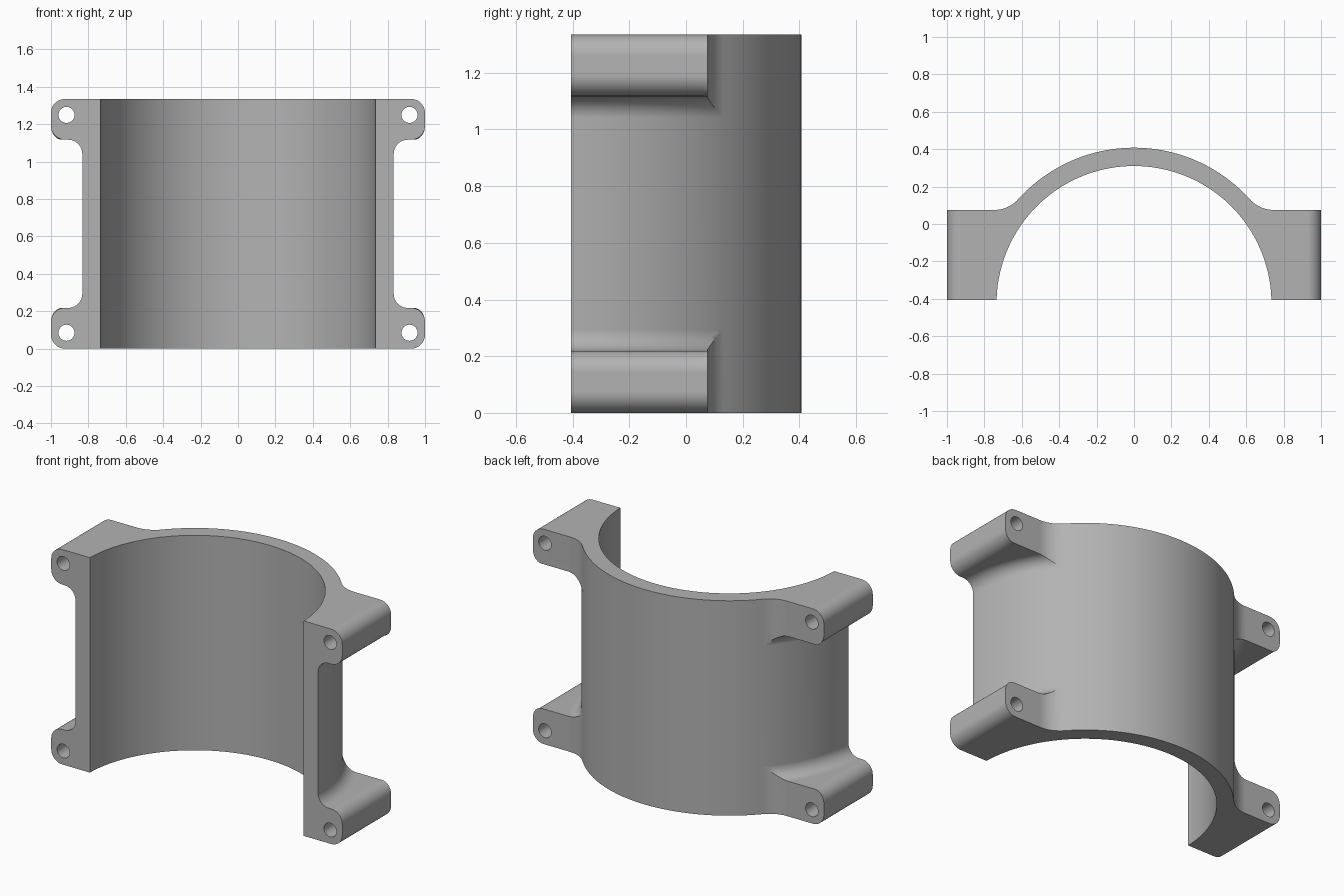
import bpy, bmesh
from math import sin, cos, pi, radians, sqrt, asin

if "Cube" in bpy.data.objects:
    bpy.data.objects.remove(bpy.data.objects["Cube"])

H = 1.335                  # height of the saddle
R_IN, R_OUT = 0.735, 0.833
CY = -0.425                # cylinder axis
FRONT, BACK = -0.405, 0.075
LUG = 0.218                # lug thickness
ROUND = 0.075              # lug corner and root radius
TANGENT = 42               # angle where the lug blends into the ring

gray = bpy.data.materials.new("plain gray")
gray.use_nodes = True
colour = (0.45, 0.45, 0.45, 1)
gray.diffuse_color = colour
gray.node_tree.nodes["Principled BSDF"].inputs["Base Color"].default_value = colour


def arc(cx, cy, r, a0, a1, n):
    """Points on an arc, angles in degrees."""
    steps = [radians(a0 + (a1 - a0) * i / n) for i in range(n + 1)]
    return [(cx + r * cos(a), cy + r * sin(a)) for a in steps]


def loft(name, rings):
    """Closed solid through matching loops of points."""
    bm = bmesh.new()
    loops = [[bm.verts.new(p) for p in ring] for ring in rings]
    for a, b in zip(loops, loops[1:]):
        for i in range(len(a)):
            j = (i + 1) % len(a)
            bm.faces.new((a[i], a[j], b[j], b[i]))
    bm.faces.new(loops[0])
    bm.faces.new(loops[-1])
    bmesh.ops.recalc_face_normals(bm, faces=bm.faces)
    mesh = bpy.data.meshes.new(name)
    bm.to_mesh(mesh)
    bm.free()
    obj = bpy.data.objects.new(name, mesh)
    bpy.context.collection.objects.link(obj)
    return obj


def apply(obj, mod):
    bpy.context.view_layer.objects.active = obj
    bpy.ops.object.modifier_apply(modifier=mod.name)


def cut(obj, cutter):
    cutter.hide_render = True
    mod = obj.modifiers.new("cut", "BOOLEAN")
    mod.operation, mod.solver, mod.object = "DIFFERENCE", "EXACT", cutter
    apply(obj, mod)
    bpy.data.objects.remove(cutter)


# Half of the plan outline: outer arc, blend, lug, inner arc
s = sin(radians(TANGENT))
blend = (R_OUT * s - (BACK - CY)) / (1 - s)
blend_x = (R_OUT + blend) * cos(radians(TANGENT))
start = asin((FRONT - CY) / R_IN) * 180 / pi
plan = arc(0, CY, R_OUT, 90, TANGENT, 24)
plan += arc(blend_x, BACK + blend, blend, 180 + TANGENT, 270, 12)[1:]
plan += [(1, BACK), (1, FRONT)]
plan += arc(0, CY, R_IN, start, 90, 45)
body = loft("saddle_bracket", [[(x, y, z) for x, y in plan] for z in (0, H)])

# Groove around the outside, leaving a lug at each end with a rounded root
lower = arc(R_OUT + ROUND, LUG + ROUND, ROUND, 270, 180, 10)
groove = [(1.5, LUG)] + lower + [(r, H - z) for r, z in reversed(lower)] + [(1.5, H - LUG)]
sweep = [radians(a) for a in range(-12, TANGENT + 1, 2)]
cut(body, loft("groove_cutter",
               [[(r * cos(a), CY + r * sin(a), z) for r, z in groove] for a in sweep]))

# Round the outer lug corners and open the centre seam
bm = bmesh.new()
bm.from_mesh(body.data)
bmesh.ops.remove_doubles(bm, verts=bm.verts, dist=0.00005)
corners = [e for e in bm.edges
           if all(abs(v.co.x - 1) < 0.001 for v in e.verts)
           and abs(e.verts[0].co.z - e.verts[1].co.z) < 0.001]
bmesh.ops.bevel(bm, geom=corners, offset=ROUND, offset_type="OFFSET",
                segments=10, profile=0.5, affect="EDGES")
bm.to_mesh(body.data)
bm.free()

# Bolt holes through the lugs
for z in (0.085, H - 0.085):
    circle = arc(0.917, z, 0.043, 0, 360, 32)[:-1]
    cut(body, loft("hole_cutter", [[(x, y, h) for x, h in circle] for y in (-0.6, 0.3)]))

# Mirror to the other side
bm = bmesh.new()
bm.from_mesh(body.data)
seam = [f for f in bm.faces if all(abs(v.co.x) < 0.0005 for v in f.verts)]
bmesh.ops.delete(bm, geom=seam, context="FACES")
bm.to_mesh(body.data)
bm.free()
mirror = body.modifiers.new("mirror", "MIRROR")
mirror.merge_threshold = 0.001
apply(body, mirror)

# Finish
body.data.materials.clear()
body.data.materials.append(gray)
for f in body.data.polygons:
    f.material_index = 0
bpy.ops.object.select_all(action="DESELECT")
body.select_set(True)
bpy.context.view_layer.objects.active = body
bpy.ops.object.shade_smooth_by_angle(angle=radians(30))
normals = body.modifiers.new("weighted normals", "WEIGHTED_NORMAL")
normals.keep_sharp = True
